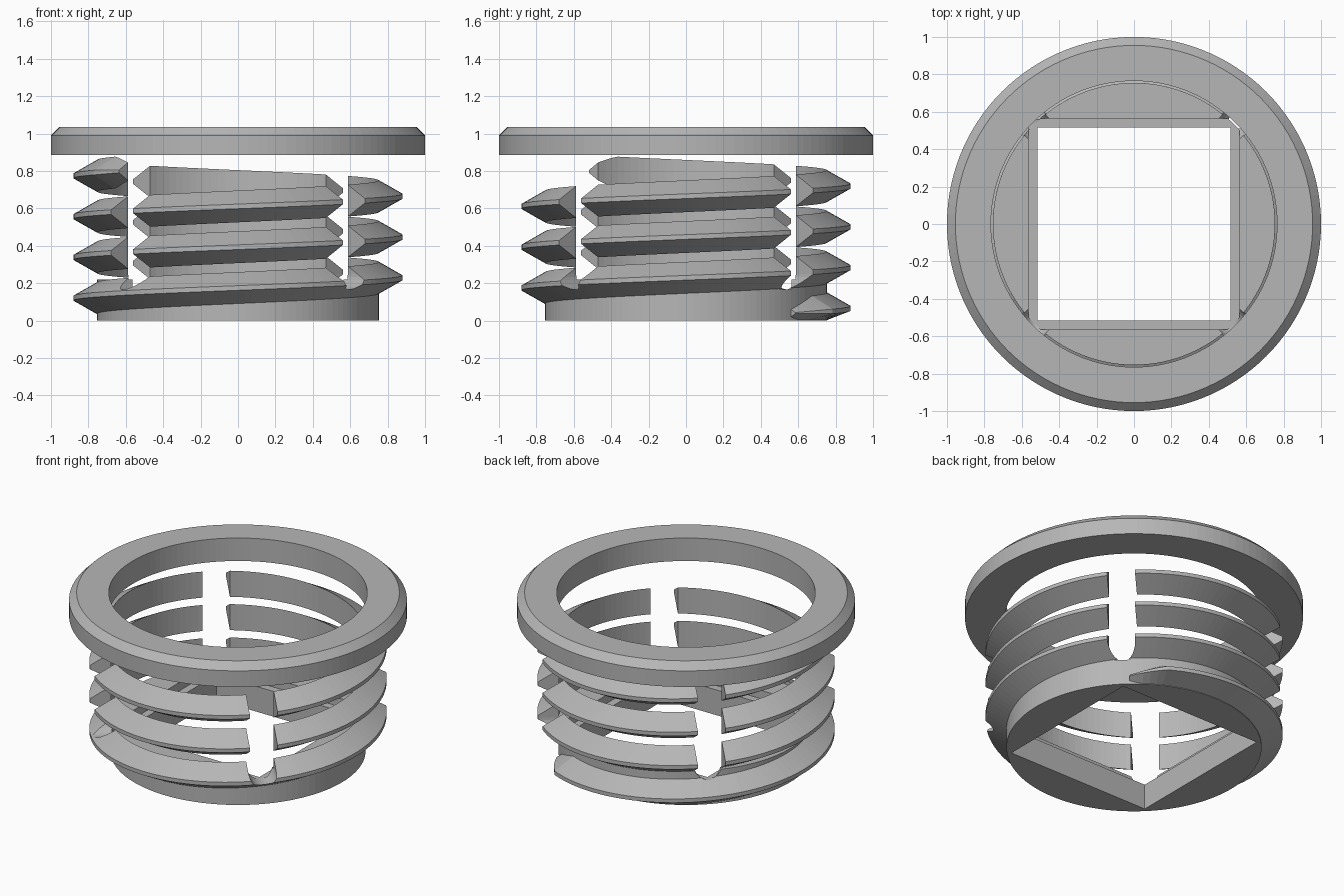
import bpy, bmesh, math
from mathutils import Matrix

cube = bpy.data.objects.get("Cube")
if cube:
    bpy.data.objects.remove(cube, do_unlink=True)

SEGMENTS = 120
CORE = 0.755          # radius of the base and of the thread root
SLOT = 0.083          # half width of the diagonal slots
PITCH = 0.218

grey = bpy.data.materials.new("plain grey")
grey.use_nodes = True
grey.diffuse_color = (0.47, 0.47, 0.47, 1)
grey.node_tree.nodes["Principled BSDF"].inputs["Base Color"].default_value = grey.diffuse_color


def make(name, bm):
    bmesh.ops.recalc_face_normals(bm, faces=bm.faces)
    mesh = bpy.data.meshes.new(name)
    bm.to_mesh(mesh)
    bm.free()
    mesh.materials.append(grey)
    obj = bpy.data.objects.new(name, mesh)
    bpy.context.collection.objects.link(obj)
    return obj


def skin(name, sections, closed):
    """Join matching cross-sections into a solid."""
    bm = bmesh.new()
    rows = [[bm.verts.new(p) for p in s] for s in sections]
    n = len(rows[0])
    for i in range(len(rows) if closed else len(rows) - 1):
        a, b = rows[i], rows[(i + 1) % len(rows)]
        for j in range(n):
            k = (j + 1) % n
            bm.faces.new((a[j], a[k], b[k], b[j]))
    if not closed:
        bm.faces.new(rows[0])
        bm.faces.new(rows[-1])
    return make(name, bm)


def polar(r, angle, z):
    return (r * math.cos(angle), r * math.sin(angle), z)


def box(name, half, z0, z1):
    bm = bmesh.new()
    bmesh.ops.create_cube(bm, size=1, matrix=Matrix.Translation((0, 0, (z0 + z1) / 2))
                          @ Matrix.Diagonal((2 * half, 2 * half, z1 - z0, 1)))
    return make(name, bm)


def cut(obj, cutters):
    for cutter in cutters:
        cutter.hide_render = True
        cutter.hide_set(True)
        mod = obj.modifiers.new(cutter.name, 'BOOLEAN')
        mod.operation = 'DIFFERENCE'
        mod.solver = 'EXACT'
        mod.object = cutter


# Top ring with a chamfered upper edge
ring_profile = [(0.765, 0.885), (1, 0.885), (1, 0.99), (0.955, 1.035), (0.765, 1.035)]
skin("top_ring", [[polar(r, math.tau * i / SEGMENTS, z) for r, z in ring_profile]
                  for i in range(SEGMENTS)], True)

# Round base
bm = bmesh.new()
bmesh.ops.create_cone(bm, cap_ends=True, segments=SEGMENTS, radius1=CORE, radius2=CORE,
                      depth=0.22, matrix=Matrix.Translation((0, 0, 0.11)))
base = make("base", bm)

# Helical thread with tapered ends
START, END, STEP = 48, 221 + 3 * 360, 3
sections = []
count = round((END - START) / STEP)
for i in range(count + 1):
    deg = START + (END - START) * i / count
    mid = 0.12 + PITCH * (deg - 180) / 360
    size = min(1, 0.25 + (deg - START) / 20, 0.45 + (END - deg) / 20)
    crest = CORE + 0.125 * size
    profile = [(CORE - 0.003, -0.085), (crest, -0.0125), (crest, 0.0125), (CORE - 0.003, 0.085)]
    sections.append([polar(r, math.radians(deg), max(0.002, mid + h * size)) for r, h in profile])
thread = skin("thread", sections, False)

# Diagonal slots with rounded bottoms
slots = []
outline = [(-SLOT, 1.0)]
outline += [(-SLOT * math.cos(math.pi * i / 16), 0.248 - SLOT * math.sin(math.pi * i / 16))
            for i in range(17)]
outline += [(SLOT, 1.0)]
for turn in (45, 135):
    rot = Matrix.Rotation(math.radians(turn), 3, 'Z')
    bar = skin(f"slot_cutter_{turn}",
               [[(end, s, z) for s, z in outline] for end in (-1.1, 1.1)], False)
    bar.data.transform(rot.to_4x4())
    slots.append(bar)

# Square opening with a wider step at its top
opening = [box("opening_cutter", 0.515, -0.1, 0.5), box("step_cutter", 0.565, 0.165, 0.5)]
cut(base, opening + slots)
cut(thread, slots)
